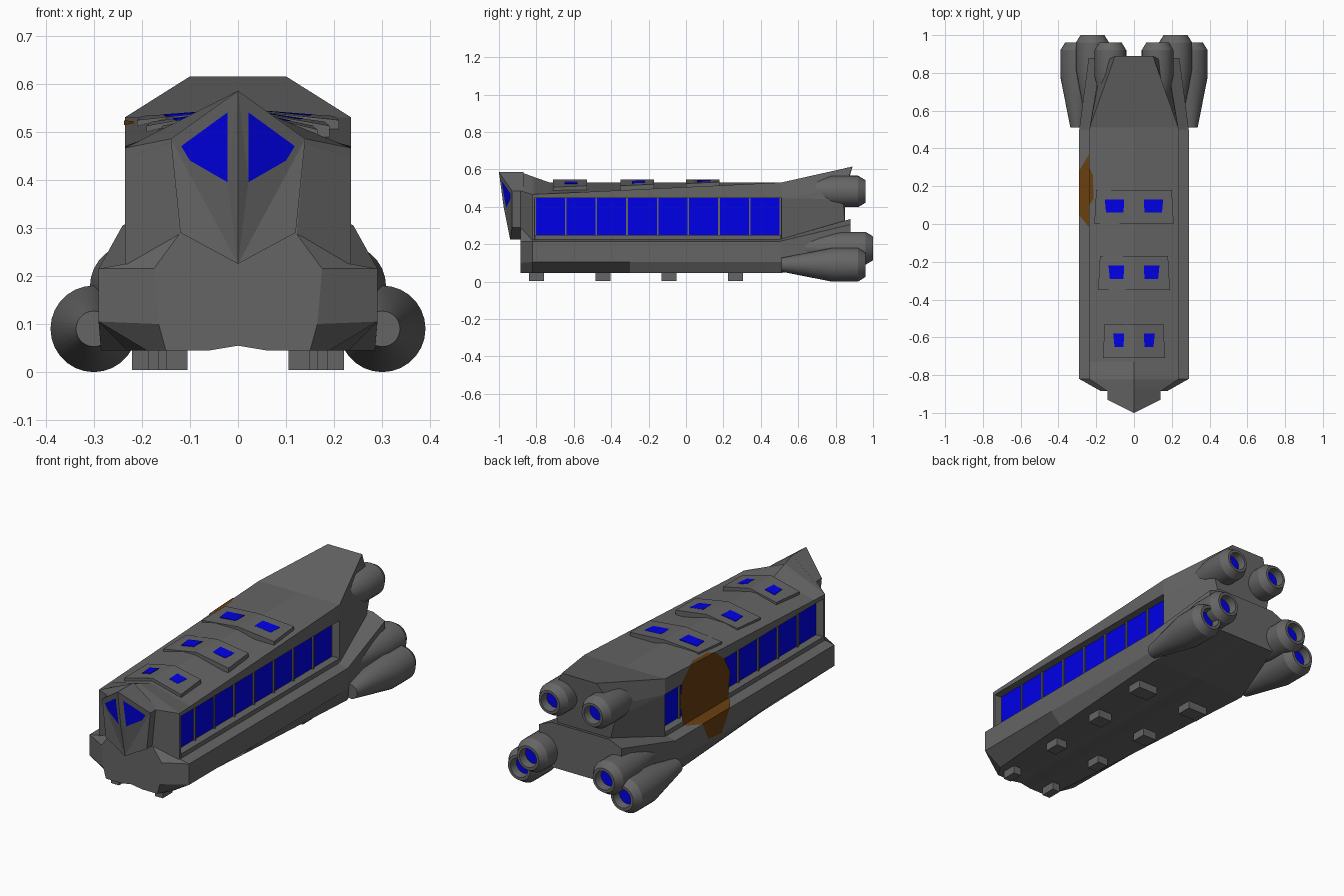
import bpy, bmesh, math

if "Cube" in bpy.data.objects:
    bpy.data.objects.remove(bpy.data.objects["Cube"])

GREY, BLUE, BROWN = (0.13, 0.13, 0.13, 1), (0, 0, 0.8, 1), (0.14, 0.05, 0.005, 1)
mats = {}


def make(name, verts, faces, color=GREY, mirror=False):
    """Mesh object from points and faces, with an optional copy mirrored in x."""
    verts, faces = [tuple(v) for v in verts], [tuple(f) for f in faces]
    if mirror:
        n = len(verts)
        verts += [(-x, y, z) for x, y, z in verts]
        faces += [tuple(i + n for i in reversed(f)) for f in faces]
    me = bpy.data.meshes.new(name)
    me.from_pydata(verts, [], faces)
    bm = bmesh.new()
    bm.from_mesh(me)
    bmesh.ops.recalc_face_normals(bm, faces=bm.faces)
    bm.to_mesh(me)
    bm.free()
    ob = bpy.data.objects.new(name, me)
    bpy.context.collection.objects.link(ob)
    if color not in mats:
        mats[color] = bpy.data.materials.new("paint")
        mats[color].diffuse_color = color
    me.materials.append(mats[color])
    return ob


def loft(name, rings, **kw):
    """Capped skin through closed rings of equal length."""
    n = len(rings[0])
    faces = [(a * n + i, a * n + (i + 1) % n, (a + 1) * n + (i + 1) % n, (a + 1) * n + i)
             for a in range(len(rings) - 1) for i in range(n)]
    faces += [range(n), range((len(rings) - 1) * n, len(rings) * n)]
    return make(name, [p for r in rings for p in r], faces, **kw)


def section(y, half):
    """Symmetric ring from half points (x, z[, dy]), bottom centre to top centre."""
    pts = [(p[0], y + (p[2] if len(p) > 2 else 0), p[1]) for p in half]
    return pts + [(-x, yy, z) for x, yy, z in reversed(pts) if x > 0]


def prism(name, poly, vec, color=GREY, mirror=True):
    return loft(name, [poly, [tuple(a + b for a, b in zip(p, vec)) for p in poly]],
                color=color, mirror=mirror)


def box(name, x0, x1, y0, y1, z0, z1):
    return prism(name, [(x0, y0, z0), (x1, y0, z0), (x1, y1, z0), (x0, y1, z0)], (0, 0, z1 - z0))


# Lower hull: wide sled with a chamfer that fades towards the stern
side = [(.29, .105), (.29, .215), (.235, .225), (0, .225)]
loft("lower_hull", [
    section(-.885, [(0, .055), (.06, .045), (.15, .045), (.165, .1), (.175, .215), (.12, .29), (0, .29)]),
    section(-.82, [(0, .055), (.06, .045), (.19, .045)] + side),
    section(-.3, [(0, .055), (.06, .045), (.23, .045)] + side),
    section(.5, [(0, .055), (.06, .045), (.285, .045)] + side),
    section(.88, [(0, .1), (.06, .1), (.17, .1), (.24, .2), (.24, .305), (.17, .335), (0, .335)]),
])

# Upper hull: cabin with recessed sides and a rising, tapering stern roof
wall = [(0, .22), (.192, .22), (.192, .446), (.235, .447)]
full = [(0, .22), (.235, .22), (.235, .446), (.235, .447)]
loft("upper_hull", [
    section(-.885, [(0, .25), (.12, .26), (.139, .475), (.14, .48), (.14, .485), (0, .585)]),
    section(-.822, full + [(.235, .466), (0, .563)]),
    section(-.809, full + [(.235, .467), (0, .558)]),
    section(-.806, wall + [(.235, .467), (0, .557)]),
    section(-.73, wall + [(.235, .47), (0, .53)]),
    section(.507, wall + [(.235, .53), (0, .53)]),
    section(.51, full + [(.235, .53), (0, .53)]),
    section(.89, [(0, .3, -.04), (.15, .3, -.04), (.18, .44, -.05), (.17, .5, -.04), (.1, .615), (0, .615)]),
])

# Nose cockpit
A, B, C, D = (0, -1, .585), (.14, -.93, .485), (.12, -.93, .29), (0, -.94, .225)
back = [(x, -.87, z) for x, y, z in (A, B, C, D)]
make("nose", [A, B, C, D] + back,
     [(0, 1, 3), (1, 2, 3), (0, 1, 5, 4), (1, 2, 6, 5), (2, 3, 7, 6)], mirror=True)


def nose_y(x, z):
    return -.94 - (z - .225) / 6 + x * .381


make("cockpit_window", [(x, nose_y(x, z) - .002, z) for x, z in
                        [(.022, .54), (.118, .47), (.1, .44), (.022, .395)]],
     [(0, 1, 2, 3)], BLUE, True)
make("nose_ridge", [A, (.022, nose_y(.022, .4), .4), D, (0, nose_y(0, .4) - .006, .4)],
     [(0, 1, 3), (1, 2, 3)], mirror=True)

# Side windows in the recess, with sill and dividers
box("window_sill", .19, .235, -.807, .508, .215, .248)
for i in range(8):
    y = -.803 + .164 * i
    make("side_window", [(.195, y, .25), (.195, y + .155, .25), (.195, y + .155, .446),
                         (.195, y, .446)], [(0, 1, 2, 3)], BLUE, True)
    if i:
        box("window_divider", .19, .203, y - .009, y, .245, .447)


# Roof hatches with skylights, lying on the sloped roof
def roof(x, y, lift):
    edge = .47 + .06 * (y + .73) / 1.23
    return (x, y, .53 - (.53 - edge) * x / .235 + lift)


for y, w, w2, glass in [(-.71, .155, .165, .11), (-.35, .18, .19, .135), (0, .2, .21, .155)]:
    prism("roof_hatch", [roof(0, y, .016), roof(w2, y, .016),
                         roof(w, y + .18, .016), roof(0, y + .18, .016)][::1], (0, 0, -.03))
    prism("skylight", [roof(.055, y + .06, .018), roof(glass - .007, y + .06, .018),
                       roof(glass, y + .13, .018), roof(.053, y + .13, .018)], (0, 0, -.01), BLUE)

# Landing pads, widening towards the stern
for y, x in [(-.8, .15), (-.445, .166), (-.09, .187), (.265, .22)]:
    box("landing_pad", .105, x, y - .04, y + .04, .004, .055)


# Engines: tapered pods with a hollow nozzle and glowing core
def ring(cx, cz, r, y, n=28):
    return [(cx + r * math.cos(2 * math.pi * i / n), y, cz + r * math.sin(2 * math.pi * i / n))
            for i in range(n)]


for name, cx, cz, r, start, r0, end in [("outer_engine", .30, .09, .09, .51, .037, .96),
                                        ("inner_engine", .22, .178, .088, .55, .037, 1.0),
                                        ("upper_engine", .125, .482, .084, .6, .04, .96)]:
    prof = [(r0, start), (r, end - .18), (r, end - .04), (r * .72, end), (r * .56, end), (r * .5, end - .045)]
    ob = loft(name, [ring(cx, cz, a, y) for a, y in prof], mirror=True)
    bpy.ops.object.select_all(action='DESELECT')
    ob.select_set(True)
    bpy.context.view_layer.objects.active = ob
    bpy.ops.object.shade_smooth_by_angle(angle=math.radians(20))
    make(name + "_glow", ring(cx, cz, r * .5, end - .042), [range(28)], BLUE, True)

# Rusty scar on the left side: wall, ledge and roof areas
make("wall_scar", [(-.237, .18, .36), (-.237, -.03, .36), (-.237, .02, .45), (-.237, .1, .513),
                   (-.237, .3, .521), (-.237, .37, .46), (-.237, .39, .36), (-.237, .36, .228),
                   (-.237, -.01, .228)],
     [(0, i, i % 8 + 1) for i in range(1, 9)], BROWN)
make("ledge_scar", [(-.237, -.02, .229), (-.237, .37, .229), (-.292, .28, .219), (-.292, .05, .219),
                    (-.292, .23, .12), (-.292, .12, .11)],
     [(0, 1, 2, 3), (3, 2, 4, 5)], BROWN)
make("roof_scar", [(-.237, .1, .514), (-.18, .18, .522), (-.2, .22, .522), (-.237, .3, .523)],
     [(0, 1, 2, 3)], BROWN)

for m in bpy.data.materials:
    if m.users and not m.is_grease_pencil:
        m.use_nodes = True
        m.node_tree.nodes["Principled BSDF"].inputs["Base Color"].default_value = m.diffuse_color
